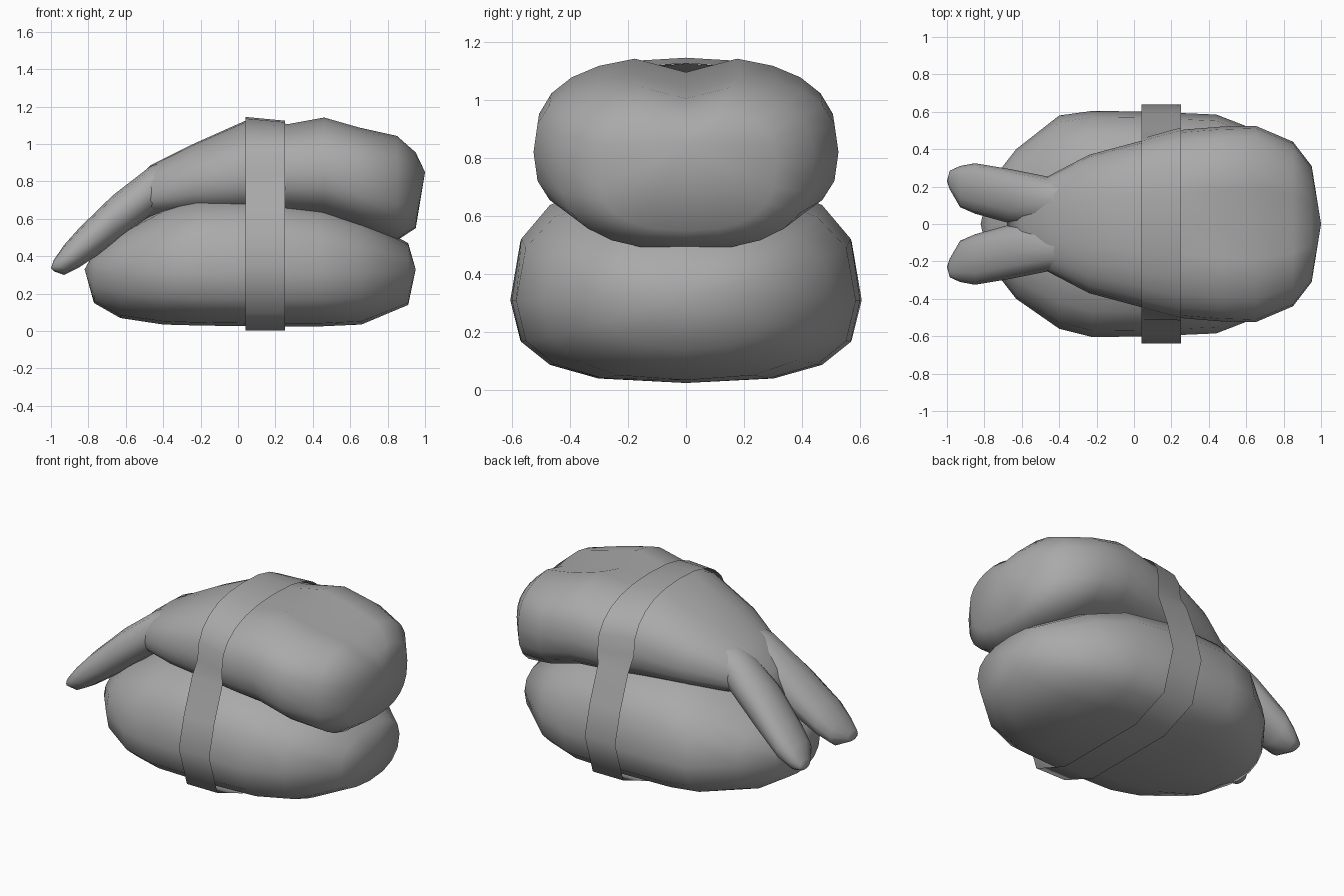
import bpy, bmesh, math

cube = bpy.data.objects.get("Cube")
if cube:
    bpy.data.objects.remove(cube)

grey = bpy.data.materials.new("plain grey")
grey.use_nodes = True
grey.diffuse_color = (0.4, 0.4, 0.4, 1)
grey.node_tree.nodes["Principled BSDF"].inputs["Base Color"].default_value = (0.4, 0.4, 0.4, 1)


def finish(bm, name):
    bmesh.ops.recalc_face_normals(bm, faces=bm.faces)
    mesh = bpy.data.meshes.new(name)
    bm.to_mesh(mesh)
    bm.free()
    mesh.materials.append(grey)
    obj = bpy.data.objects.new(name, mesh)
    bpy.context.collection.objects.link(obj)
    bpy.ops.object.select_all(action="DESELECT")
    obj.select_set(True)
    bpy.context.view_layer.objects.active = obj
    bpy.ops.object.shade_smooth_by_angle(angle=math.radians(60))


def rounded(angle, power):
    """Point on a unit rounded square."""
    return [math.copysign(abs(v) ** (2 / power), v) for v in (math.cos(angle), math.sin(angle))]


def loft(name, sections, tips, n, side=1):
    """Skin rounded rings (x, y centre, half width, bottom, widest, top, groove, power)."""
    bm = bmesh.new()
    rings = []
    for x, yc, w, low, mid, high, dip, power in sections:
        ring = []
        for i in range(n):
            c, s = rounded(2 * math.pi * i / n, power)
            z = mid + s * ((high - mid) if s > 0 else (mid - low))
            if i == n // 4:
                z -= dip
            ring.append(bm.verts.new((x, side * (yc + c * w), z)))
        rings.append(ring)
    for a, b in zip(rings, rings[1:]):
        for i in range(n):
            j = (i + 1) % n
            bm.faces.new((a[i], a[j], b[j], b[i]))
    for ring, (x, y, z) in zip((rings[0], rings[-1]), tips):
        tip = bm.verts.new((x, side * y, z))
        for i in range(n):
            bm.faces.new((ring[i], ring[(i + 1) % n], tip))
    finish(bm, name)


# Rice block
loft("rice_block", [
    (-0.77, 0, 0.22, 0.15, 0.31, 0.42, 0, 2.3),
    (-0.63, 0, 0.40, 0.07, 0.31, 0.53, 0, 2.4),
    (-0.40, 0.01, 0.57, 0.035, 0.31, 0.66, 0, 2.5),
    (-0.22, 0, 0.605, 0.03, 0.31, 0.72, 0, 2.7),
    (0.10, 0, 0.60, 0.025, 0.31, 0.73, 0, 2.8),
    (0.44, 0, 0.585, 0.025, 0.31, 0.68, 0, 2.7),
    (0.66, 0, 0.50, 0.035, 0.31, 0.61, 0, 2.5),
    (0.91, 0, 0.29, 0.14, 0.32, 0.47, 0, 2.4),
], ((-0.82, 0, 0.33), (0.95, 0, 0.33)), 16)

# Draped topping with a groove along its back
loft("topping", [
    (-0.60, 0, 0.17, 0.53, 0.64, 0.74, 0, 2.4),
    (-0.47, 0, 0.25, 0.61, 0.74, 0.885, 0, 2.4),
    (-0.24, 0, 0.37, 0.61, 0.79, 1.00, 0, 2.4),
    (0.04, 0, 0.445, 0.60, 0.83, 1.125, 0, 2.4),
    (0.27, 0, 0.505, 0.60, 0.84, 1.115, 0.03, 2.4),
    (0.46, 0, 0.52, 0.59, 0.85, 1.15, 0.055, 2.5),
    (0.65, 0, 0.525, 0.54, 0.82, 1.095, 0.05, 2.6),
    (0.85, 0, 0.44, 0.485, 0.79, 1.05, 0.045, 2.6),
    (0.95, 0, 0.31, 0.55, 0.78, 0.96, 0.02, 2.6),
], ((-0.68, 0, 0.60), (1.0, 0, 0.85)), 24)

# Two tail fins
for side, name in ((1, "left_tail_fin"), (-1, "right_tail_fin")):
    loft(name, [
        (-0.36, 0.115, 0.13, 0.68, 0.78, 0.92, 0, 2.2),
        (-0.47, 0.125, 0.13, 0.62, 0.74, 0.88, 0, 2.2),
        (-0.67, 0.15, 0.145, 0.46, 0.59, 0.725, 0, 2.2),
        (-0.85, 0.19, 0.135, 0.34, 0.44, 0.55, 0, 2.2),
        (-0.93, 0.20, 0.11, 0.30, 0.38, 0.46, 0, 2.2),
        (-0.985, 0.235, 0.05, 0.32, 0.345, 0.38, 0, 2.2),
    ], ((-0.30, 0.1, 0.80), (-1.0, 0.23, 0.335)), 12, side)

# Thin wrapping band: hugs the topping, then hangs down around the rice
edges = []
for x, w, mid, h in ((0.04, 0.457, 0.835, 0.31), (0.25, 0.515, 0.84, 0.285)):
    arc = [rounded(math.radians(a), 2.4) for a in range(75, -1, -15)]
    half = [(c * w, mid + s * h) for c, s in arc]
    half += [(0.51, 0.75), (0.59, 0.54), (0.64, 0.35), (0.56, 0.10), (0.31, 0.002)]
    path = [(0, mid + h)] + half + [(-y, z) for y, z in reversed(half)]
    edges.append([(x, y, z) for y, z in path])
bm = bmesh.new()
strips = [(bm.verts.new(p), bm.verts.new(q)) for p, q in zip(*edges)]
for a, b in zip(strips, strips[1:] + strips[:1]):
    bm.faces.new((a[0], a[1], b[1], b[0]))
finish(bm, "wrapping_band")
